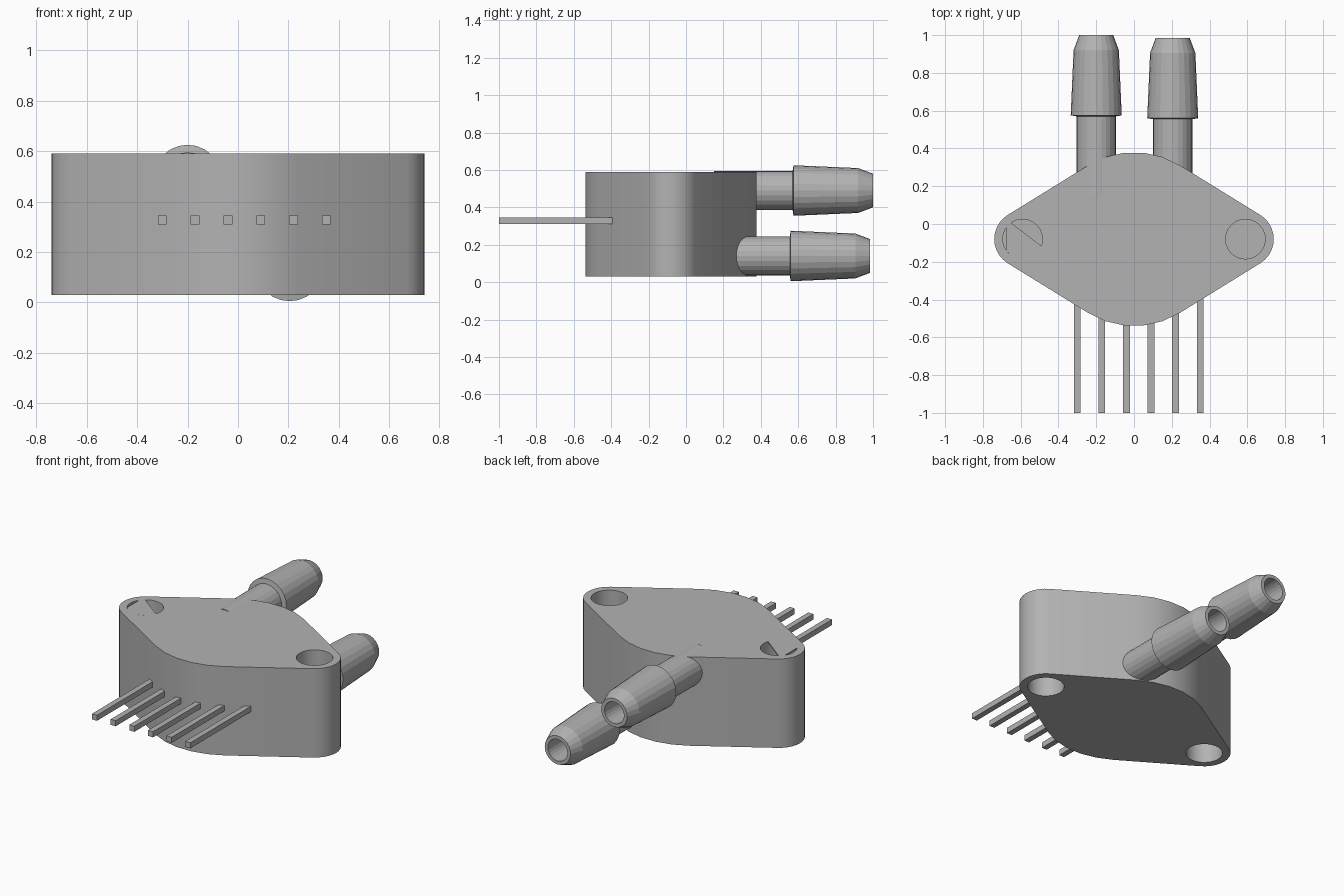
import bpy, bmesh
from math import sin, cos, pi, radians, acos

old = bpy.data.objects.get("Cube")
if old:
    bpy.data.objects.remove(old, do_unlink=True)

grey = bpy.data.materials.new("plain grey")
grey.use_nodes = True
grey.diffuse_color = (0.45, 0.45, 0.45, 1)
grey.node_tree.nodes["Principled BSDF"].inputs["Base Color"].default_value = (0.45, 0.45, 0.45, 1)

BOTTOM, TOP, MID_Y = 0.03, 0.59, -0.08
EAR_X, EAR_R, HUB_R, HOLE_R = 0.59, 0.15, 0.46, 0.105


def arc(cx, cy, r, start, end, steps):
    angles = [start + (end - start) * i / steps for i in range(steps + 1)]
    return [(cx + r * cos(a), cy + r * sin(a)) for a in angles]


def add_mesh(name, bm):
    bmesh.ops.recalc_face_normals(bm, faces=bm.faces[:])
    mesh = bpy.data.meshes.new(name)
    bm.to_mesh(mesh)
    bm.free()
    mesh.materials.append(grey)
    obj = bpy.data.objects.new(name, mesh)
    bpy.context.collection.objects.link(obj)
    return obj


def plate(name, outline, z, thickness):
    bm = bmesh.new()
    face = bm.faces.new([bm.verts.new((x, y, z)) for x, y in outline])
    new = bmesh.ops.extrude_face_region(bm, geom=[face])["geom"]
    verts = [v for v in new if isinstance(v, bmesh.types.BMVert)]
    bmesh.ops.translate(bm, verts=verts, vec=(0, 0, thickness))
    return add_mesh(name, bm)


def lathe(name, profile, x, z, sides=24):
    """Revolve (radius, y) points about an axis along y; the loop closes on itself."""
    bm = bmesh.new()
    rings = []
    for r, y in profile:
        ring = arc(x, z, r, 0, 2 * pi, sides)[:-1]
        rings.append([bm.verts.new((px, y, pz)) for px, pz in ring])
    for a, b in zip(rings, rings[1:]):
        for i in range(sides):
            j = (i + 1) % sides
            bm.faces.new((a[i], a[j], b[j], b[i]))
    for end in (rings[0], rings[-1]):
        bm.faces.new(end)
    return add_mesh(name, bm)


# Body: a rounded diamond wrapped around two ears and a hub, with ear holes
t = acos((HUB_R - EAR_R) / EAR_X)
outline = (arc(EAR_X, MID_Y, EAR_R, -t, t, 10) + arc(0, MID_Y, HUB_R, t, pi - t, 5)
           + arc(-EAR_X, MID_Y, EAR_R, pi - t, pi + t, 10)
           + arc(0, MID_Y, HUB_R, pi + t, 2 * pi - t, 5))
holes = [arc(s * EAR_X, MID_Y, HOLE_R, 0, 2 * pi, 24)[:-1] for s in (-1, 1)]
curve = bpy.data.curves.new("body", "CURVE")
curve.dimensions = "2D"
curve.fill_mode = "BOTH"
curve.extrude = (TOP - BOTTOM) / 2
for loop in [outline] + holes:
    spline = curve.splines.new("POLY")
    spline.points.add(len(loop) - 1)
    for point, (x, y) in zip(spline.points, loop):
        point.co = (x, y, 0, 1)
    spline.use_cyclic_u = True
curve.materials.append(grey)
body = bpy.data.objects.new("body", curve)
body.location.z = (TOP + BOTTOM) / 2
bpy.context.collection.objects.link(body)
bpy.ops.object.select_all(action="DESELECT")
body.select_set(True)
bpy.context.view_layer.objects.active = body
bpy.ops.object.convert(target="MESH")

# Web halfway down each hole, and a partial cover on the right one
for side, loop in zip(("right", "left"), holes):
    plate(side + "_hole_web", loop, (TOP + BOTTOM) / 2, 0.01)
cover = (arc(-EAR_X, MID_Y, HOLE_R, radians(125), radians(145), 2)
         + arc(-EAR_X, MID_Y, HOLE_R, radians(215), radians(340), 10))
plate("right_hole_cover", cover, TOP - 0.008, 0.008)

# Hose ports: plain neck, then a tapered barb with a bored tip
for side, x, z, tip in (("right", -0.2, 0.49, 1.0), ("left", 0.205, 0.14, 0.985)):
    profile = [(0.105, 0.15), (0.105, tip - 0.43), (0.135, tip - 0.425), (0.12, tip - 0.08),
               (0.09, tip), (0.068, tip), (0.068, tip - 0.15)]
    lathe(side + "_port", profile, x, z)

# Row of square contact pins
for i in range(6):
    x = -0.3 + 0.13 * i
    half = 0.0175
    plate("pin_%d" % (i + 1), [(x - half, -1), (x + half, -1), (x + half, -0.36), (x - half, -0.36)],
          0.31, 2 * half)
